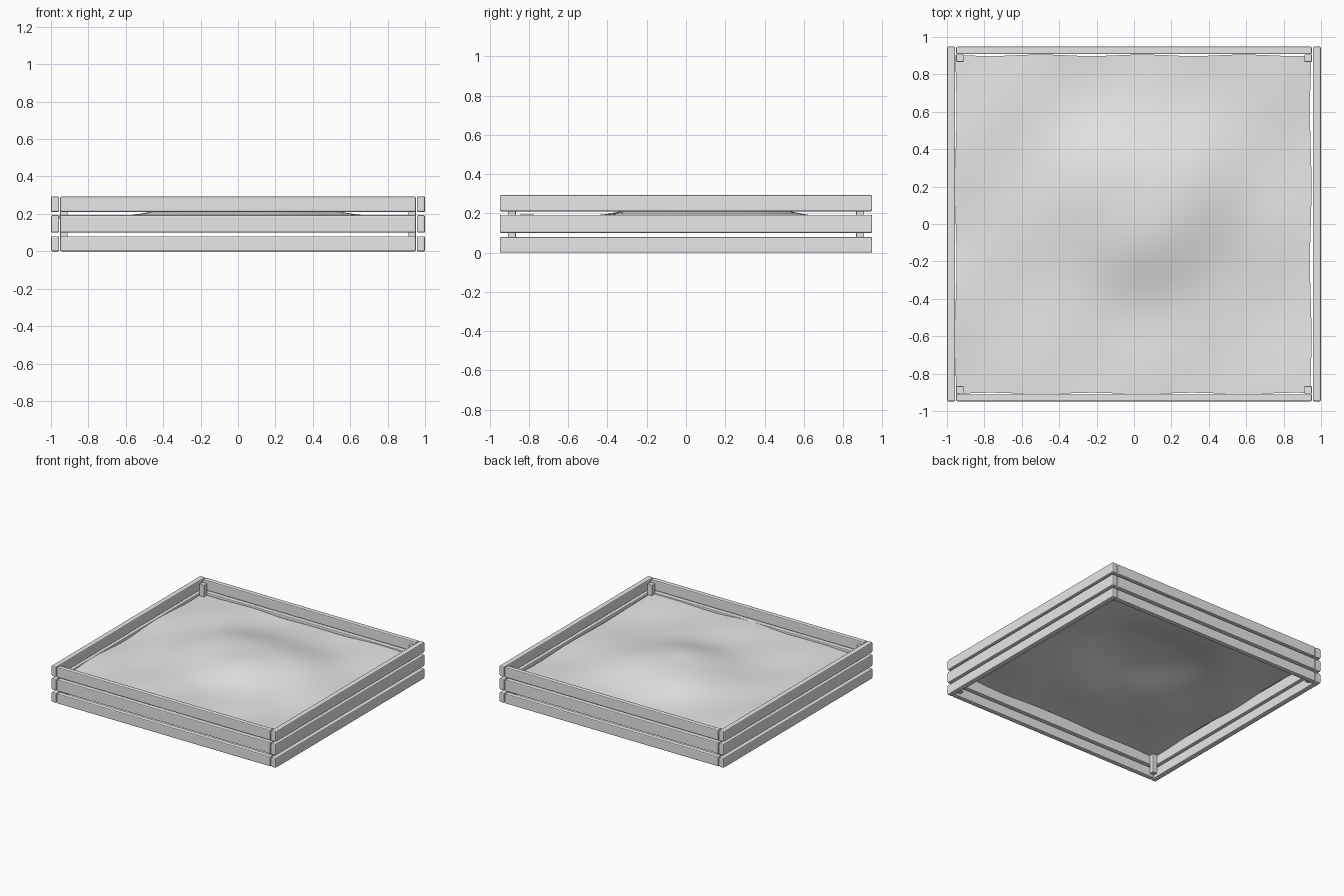
import bpy
import bmesh
from math import sin, cos, exp, hypot

cube = bpy.data.objects.get("Cube")
if cube:
    bpy.data.objects.remove(cube)

# One plain grey for timber and sand
grey = bpy.data.materials.new("plain grey")
grey.use_nodes = True
COLOUR = (0.8, 0.8, 0.8, 1)
grey.diffuse_color = COLOUR
grey.node_tree.nodes["Principled BSDF"].inputs["Base Color"].default_value = COLOUR


def add_object(name, bm):
    mesh = bpy.data.meshes.new(name)
    bm.to_mesh(mesh)
    bm.free()
    mesh.materials.append(grey)
    obj = bpy.data.objects.new(name, mesh)
    bpy.context.collection.objects.link(obj)
    return obj


def box(name, low, high, bevel):
    bm = bmesh.new()
    bmesh.ops.create_cube(bm, size=1)
    for v in bm.verts:
        for i in range(3):
            v.co[i] = (low[i] + high[i]) / 2 + v.co[i] * (high[i] - low[i])
    obj = add_object(name, bm)
    mod = obj.modifiers.new("soft edges", "BEVEL")
    mod.width = bevel
    mod.segments = 2
    return obj


# Three rows of boards on all four sides
rows = {"lower": (0, 0.08), "middle": (0.1, 0.193), "upper": (0.21, 0.293)}
for row, (z0, z1) in rows.items():
    for side, x in (("left", 0.978), ("right", -0.978)):
        box(f"{row}_{side}_board", (x - 0.022, -0.948, z0), (x + 0.022, 0.948, z1), 0.007)
    for side, y in (("back", 0.928), ("front", -0.928)):
        box(f"{row}_{side}_board", (-0.951, y - 0.02, z0), (0.951, y + 0.02, z1), 0.007)

# Corner posts behind the boards
for side, x in (("left", 0.931), ("right", -0.931)):
    for end, y in (("back", 0.887), ("front", -0.887)):
        box(f"{end}_{side}_post", (x - 0.02, y - 0.02, 0.02), (x + 0.02, y + 0.02, 0.27), 0.003)


# Sand sheet with a broad mound, gentle ripples and a ragged rim
def sand_height(x, y):
    r = hypot((x - 0.02) / 1.1, y - 0.1)
    mound = 0.09 * exp(-(r / 0.44) ** 3)
    ripple = 0.009 * sin(3.3 * x + 2.1 * y) * cos(4.1 * y - 1.7 * x)
    small = 0.005 * sin(9 * x + 1) * sin(8 * y + 2)
    return 0.18 + mound + ripple + small


bm = bmesh.new()
bmesh.ops.create_grid(bm, x_segments=48, y_segments=48, size=1)
for v in bm.verts:
    u, w = v.co.x, v.co.y
    x = u * 0.949 - 0.004 + 0.004 * u * sin(7 * w)
    y = w * 0.904 - 0.002 + 0.004 * w * sin(11 * u + 1)
    v.co = (x, y, sand_height(x, y))
for f in bm.faces:
    f.smooth = True
add_object("sand", bm)
